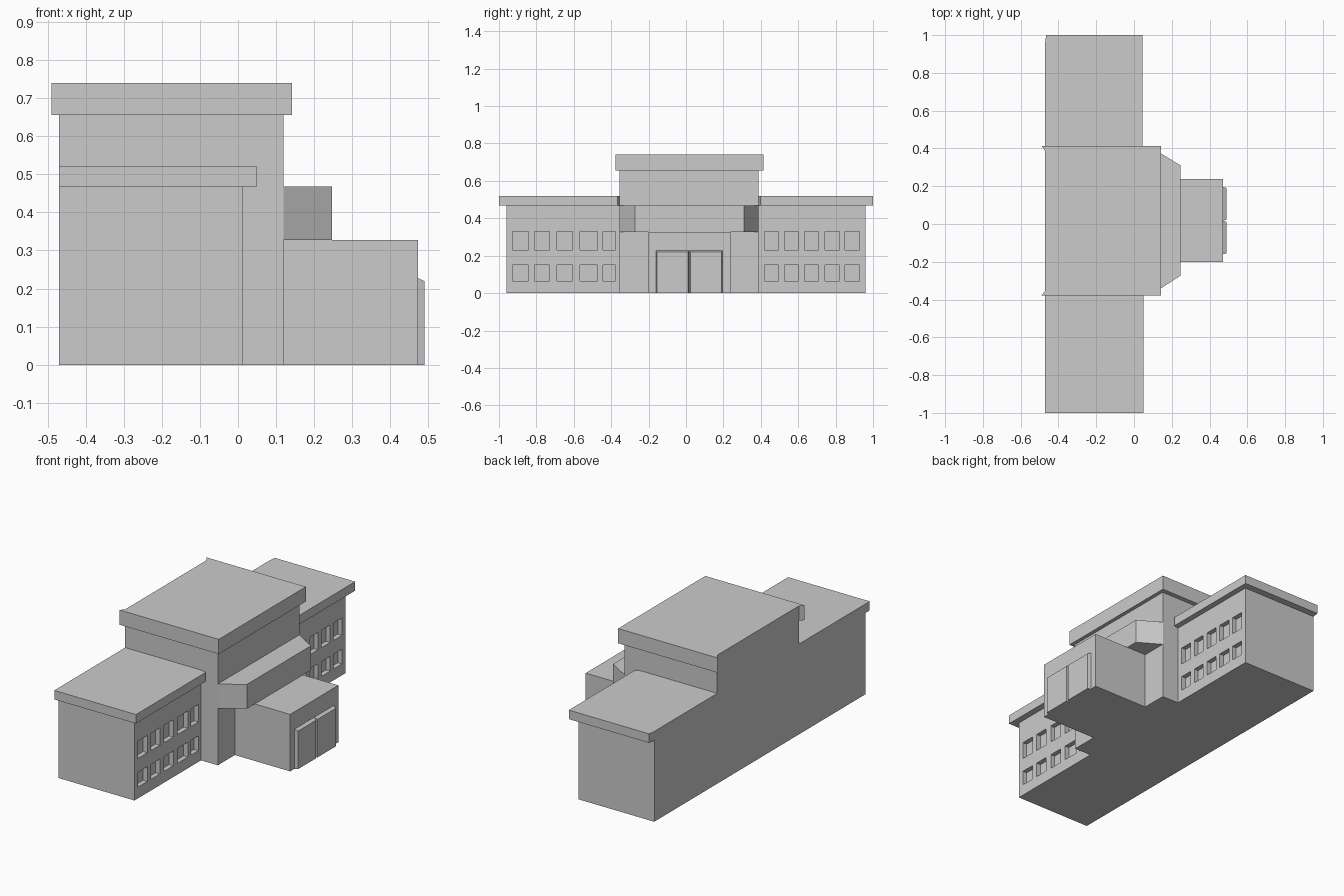
import bpy
import bmesh

default = bpy.data.objects.get("Cube")
if default:
    bpy.data.objects.remove(default, do_unlink=True)

# Single plain wall colour
grey = bpy.data.materials.new("plain_grey")
grey.use_nodes = True
colour = (0.6, 0.6, 0.6, 1)
grey.diffuse_color = colour
grey.node_tree.nodes["Principled BSDF"].inputs["Base Color"].default_value = colour


def make_object(name, bm):
    bmesh.ops.recalc_face_normals(bm, faces=bm.faces)
    mesh = bpy.data.meshes.new(name)
    bm.to_mesh(mesh)
    bm.free()
    mesh.materials.append(grey)
    obj = bpy.data.objects.new(name, mesh)
    bpy.context.collection.objects.link(obj)
    return obj


def add_prism(bm, outline, z0, z1):
    """Extrude a plan outline from z0 up to z1."""
    base = bm.faces.new([bm.verts.new((x, y, z0)) for x, y in outline])
    top = bmesh.ops.extrude_face_region(bm, geom=[base], use_keep_orig=True)["geom"]
    verts = [v for v in top if isinstance(v, bmesh.types.BMVert)]
    bmesh.ops.translate(bm, verts=verts, vec=(0, 0, z1 - z0))


def rect(x0, x1, y0, y1):
    return [(x0, y0), (x1, y0), (x1, y1), (x0, y1)]


def prism(name, outline, z0, z1):
    bm = bmesh.new()
    add_prism(bm, outline, z0, z1)
    return make_object(name, bm)


BACK, WALL, CENTRE = -0.47, 0.013, 0.12
SOUTH, NORTH = -0.355, 0.387
EAVES = 0.468

# Wings with two rows of recessed windows
wings = {
    "front_wing": (-0.96, SOUTH, [(-0.927, -0.843), (-0.81, -0.73), (-0.69, -0.606),
                                  (-0.568, -0.474), (-0.445, -0.378)]),
    "back_wing": (NORTH, 0.96, [(0.42, 0.494), (0.527, 0.601), (0.634, 0.709),
                                (0.742, 0.82), (0.849, 0.928)]),
}
for name, (y0, y1, windows) in wings.items():
    wing = prism(name, rect(BACK, WALL, y0, y1), 0, EAVES)
    bm = bmesh.new()
    for a, b in windows:
        for z0, z1 in ((0.065, 0.15), (0.23, 0.33)):
            add_prism(bm, rect(WALL - 0.027, WALL + 0.05, a, b), z0, z1)
    cutter = make_object(name + "_window_cutter", bm)
    cutter.hide_render = True
    mod = wing.modifiers.new("windows", "BOOLEAN")
    mod.operation = "DIFFERENCE"
    mod.solver = "EXACT"
    mod.object = cutter
    bpy.context.view_layer.objects.active = wing
    bpy.ops.object.modifier_apply(modifier=mod.name)
    bpy.data.objects.remove(cutter, do_unlink=True)

# Overhanging wing roofs
prism("front_wing_roof", [(BACK, SOUTH), (WALL, SOUTH), (0.05, SOUTH - 0.01),
                          (0.05, -1), (BACK, -1)], EAVES, 0.52)
prism("back_wing_roof", [(BACK, NORTH), (WALL, NORTH), (0.046, NORTH + 0.01),
                         (0.046, 1), (BACK + 0.005, 1), (BACK, 0.965)], EAVES, 0.52)

# Central hall and its roof, with pointed corners at the flat back
prism("central_hall", rect(BACK, CENTRE, SOUTH, NORTH), 0, 0.655)
prism("central_roof", [(BACK, SOUTH), (-0.49, SOUTH - 0.023), (0.142, SOUTH - 0.023),
                       (0.142, NORTH + 0.027), (-0.49, NORTH + 0.027), (BACK, NORTH)],
      0.655, 0.74)

# Splayed upper bay and entrance block
prism("upper_bay", [(CENTRE, SOUTH), (0.247, -0.273), (0.247, 0.31), (CENTRE, NORTH)],
      0.328, EAVES)
prism("entrance_block", rect(CENTRE, 0.472, -0.2, 0.238), 0, 0.328)

# Raised door leaves, bevelled at the top and sides
for name, y0, y1 in (("front_door_leaf", -0.16, 0.016), ("back_door_leaf", 0.018, 0.196)):
    bm = bmesh.new()
    add_prism(bm, rect(0.472, 0.49, y0, y1), 0, 0.228)
    for v in bm.verts:
        if v.co.x > 0.48:
            v.co.y += 0.005 if v.co.y < (y0 + y1) / 2 else -0.005
            if v.co.z > 0.1:
                v.co.z -= 0.009
    make_object(name, bm)
